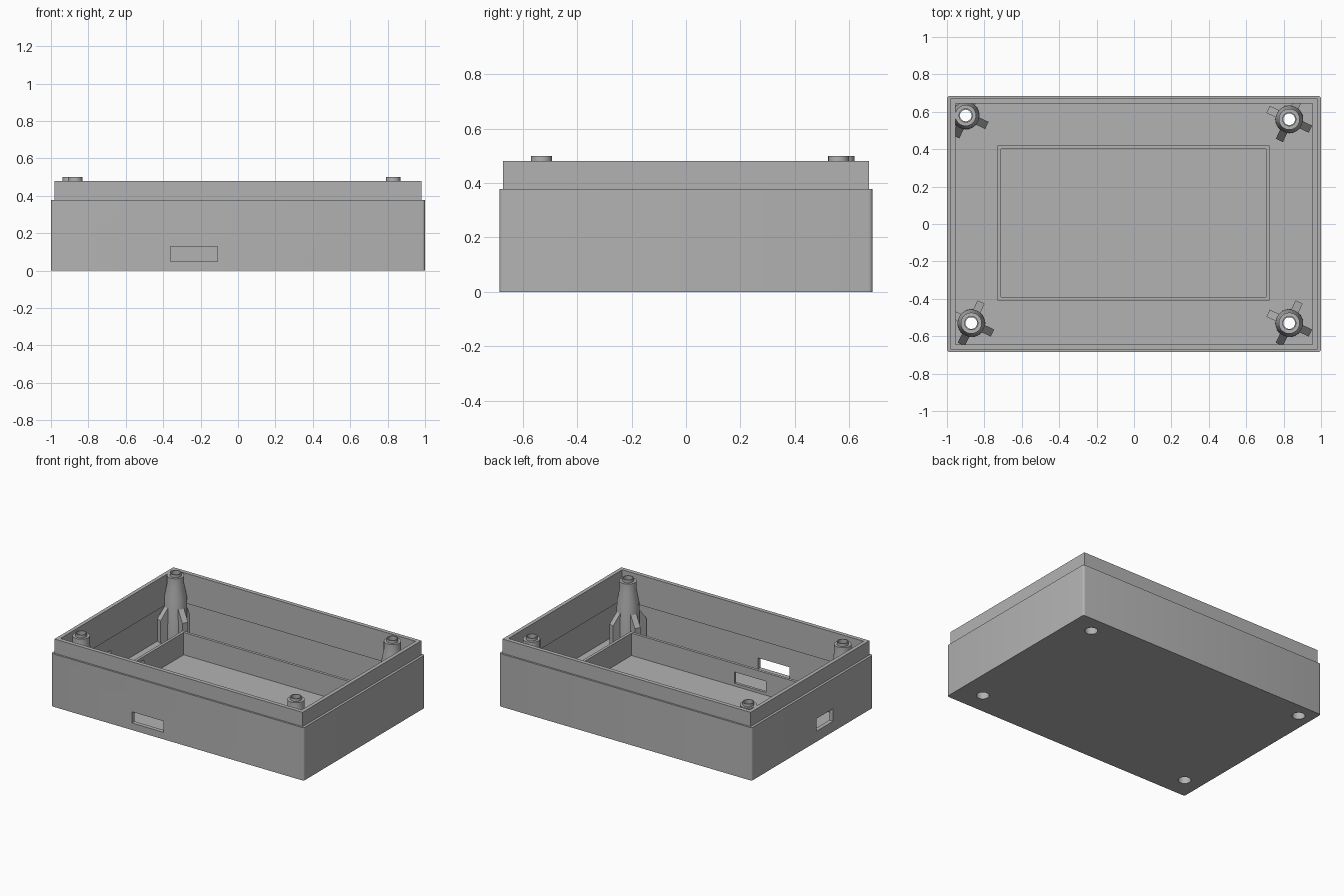
import bpy
import bmesh
from math import cos, sin, pi, radians

if "Cube" in bpy.data.objects:
    bpy.data.objects.remove(bpy.data.objects["Cube"], do_unlink=True)

grey = bpy.data.materials.new("grey_plastic")
grey.use_nodes = True
GREY = (0.45, 0.45, 0.45, 1)
grey.diffuse_color = GREY
grey.node_tree.nodes["Principled BSDF"].inputs["Base Color"].default_value = GREY


def finish(name, bm):
    bmesh.ops.recalc_face_normals(bm, faces=bm.faces)
    mesh = bpy.data.meshes.new(name)
    bm.to_mesh(mesh)
    bm.free()
    mesh.materials.append(grey)
    obj = bpy.data.objects.new(name, mesh)
    bpy.context.collection.objects.link(obj)
    return obj


def box(name, x, y, z, corner=0):
    """Box from (min, max) ranges, with optional rounded upright edges."""
    bm = bmesh.new()
    bmesh.ops.create_cube(bm, size=1)
    for v in bm.verts:
        v.co = [r[0] if c < 0 else r[1] for c, r in zip(v.co, (x, y, z))]
    if corner:
        upright = [e for e in bm.edges if abs(e.verts[0].co.z - e.verts[1].co.z) > 0.01]
        bmesh.ops.bevel(bm, geom=upright, offset=corner, segments=4,
                        profile=0.5, affect='EDGES')
    return finish(name, bm)


def lathe(name, profile, centre, steps=40):
    """Revolve a closed (radius, height) outline about an upright axis."""
    bm = bmesh.new()
    rings = []
    for i in range(steps):
        a = 2 * pi * i / steps
        rings.append([bm.verts.new((centre[0] + r * cos(a), centre[1] + r * sin(a), z))
                      for r, z in profile])
    n = len(profile)
    for i in range(steps):
        p, q = rings[i], rings[(i + 1) % steps]
        for j in range(n):
            k = (j + 1) % n
            bm.faces.new((p[j], q[j], q[k], p[k]))
    return finish(name, bm)


def smooth(obj):
    bpy.ops.object.select_all(action='DESELECT')
    obj.select_set(True)
    bpy.context.view_layer.objects.active = obj
    bpy.ops.object.shade_smooth_by_angle(angle=radians(30))


def cut(obj, cutters):
    """Subtract the cutters and bake the result into the mesh."""
    for c in cutters:
        mod = obj.modifiers.new("cut", 'BOOLEAN')
        mod.operation = 'DIFFERENCE'
        mod.solver = 'EXACT'
        mod.object = c
    deps = bpy.context.evaluated_depsgraph_get()
    mesh = bpy.data.meshes.new_from_object(obj.evaluated_get(deps))
    obj.modifiers.clear()
    obj.data = mesh


def sym(h):
    return (-h, h)


FLOOR = 0.03
WALL_X, WALL_Y = 0.97, 0.655
BORE = 0.042
posts = {"back_right": (-0.9, 0.58), "back_left": (0.83, 0.56),
         "front_right": (-0.87, -0.53), "front_left": (0.83, -0.53)}

# Cutters: cavities, connector slots and screw holes
cavity = box("cavity_cutter", sym(WALL_X), sym(WALL_Y), (FLOOR, 1))
lip_void = box("lip_cutter", sym(0.955), sym(0.643), (0, 1))
tray_void = box("frame_cutter", (-0.71, 0.705), (-0.39, 0.4), (-1, 1))
front_slot = box("front_slot_cutter", (-0.36, -0.11), (-0.8, -0.37), (0.05, 0.13))
side_slot = box("side_slot_cutter", (-1.1, -0.69), (-0.235, -0.05), (0.075, 0.165))
holes = []
for name, (x, y) in posts.items():
    bm = bmesh.new()
    bmesh.ops.create_cone(bm, cap_ends=True, segments=40, radius1=BORE, radius2=BORE, depth=0.2)
    bmesh.ops.translate(bm, verts=bm.verts, vec=(x, y, 0))
    holes.append(finish(name + "_hole_cutter", bm))

# Outer shell
shell = box("case_shell", sym(1), sym(0.685), (0, 0.378), corner=0.015)
cut(shell, [cavity, front_slot, side_slot] + holes)
smooth(shell)

# Raised lip set inside the shell walls
lip = box("lid_lip", sym(0.982), sym(0.672), (0.265, 0.48))
cut(lip, [lip_void])

# Low frame on the floor
frame = box("inner_frame", (-0.73, 0.725), (-0.41, 0.42), (FLOOR - 0.01, 0.19))
cut(frame, [tray_void, front_slot, side_slot])

for c in [cavity, lip_void, tray_void, front_slot, side_slot] + holes:
    bpy.data.objects.remove(c, do_unlink=True)

# Hollow screw posts, each with four sloped ribs
post_outline = [(BORE, 0.01), (0.075, 0.01), (0.073, 0.33), (0.056, 0.42), (0.056, 0.48),
                (0.038, 0.48), (0.038, 0.5), (0.031, 0.5), (0.031, 0.4), (BORE, 0.37)]
for name, (x, y) in posts.items():
    smooth(lathe(name + "_post", post_outline, (x, y)))
    bm = bmesh.new()
    for k in range(4):
        a = radians(65) + k * pi / 2
        dx, dy = cos(a), sin(a)
        # Ribs stop inside the wall they meet
        room_x = (WALL_X + 0.008 - x * (1 if dx > 0 else -1)) / abs(dx)
        room_y = (WALL_Y + 0.008 - y * (1 if dy > 0 else -1)) / abs(dy)
        reach = min(0.125, room_x, room_y)
        outline = [(0.055, 0.02), (reach, 0.02), (reach, 0.19), (0.055, 0.29)]
        sides = [[bm.verts.new((x + r * dx - w * dy, y + r * dy + w * dx, z))
                  for r, z in outline] for w in (-0.021, 0.021)]
        for s in sides:
            bm.faces.new(s)
        for j in range(4):
            m = (j + 1) % 4
            bm.faces.new((sides[0][j], sides[0][m], sides[1][m], sides[1][j]))
    finish(name + "_ribs", bm)
